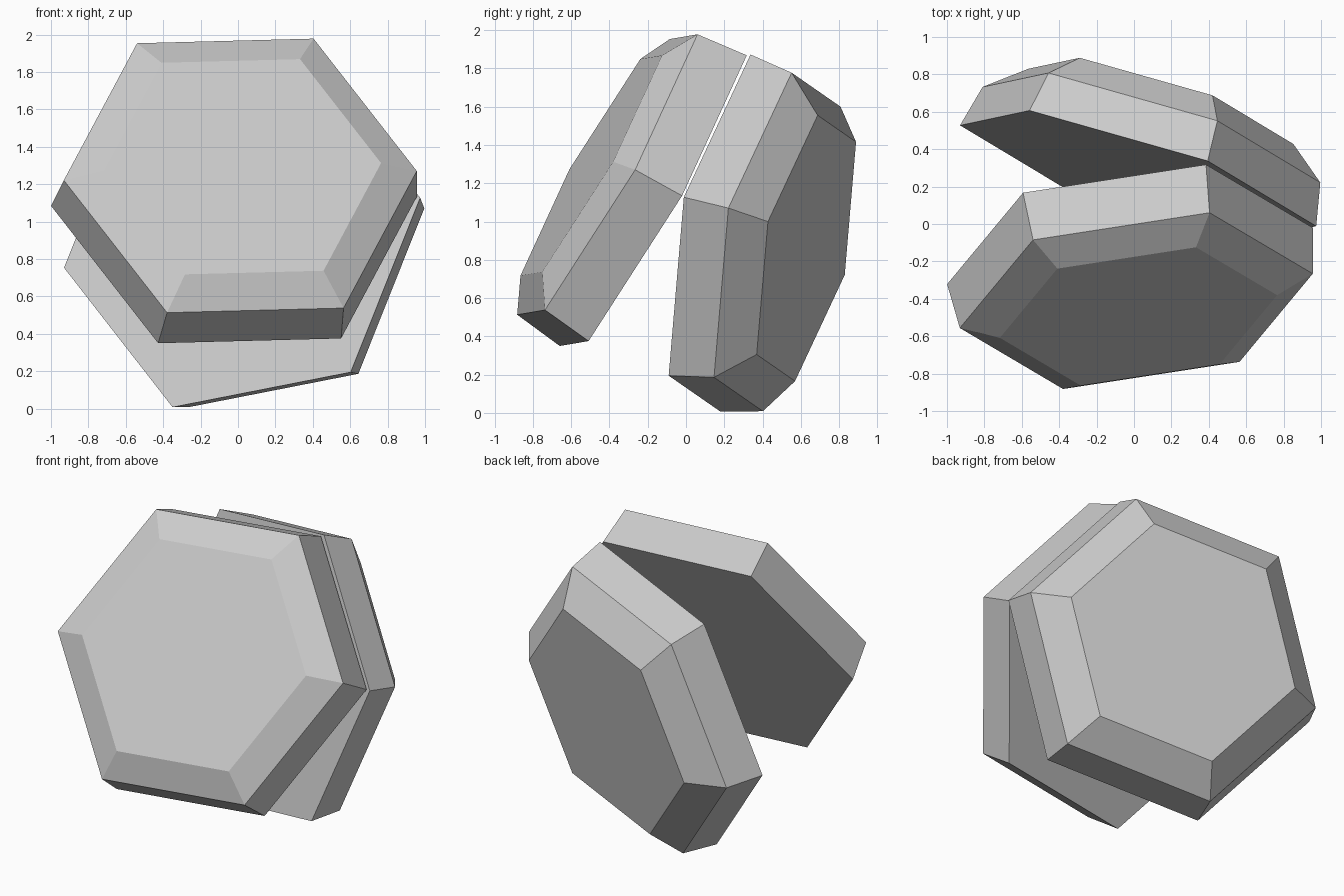
import bpy, bmesh
import math
from mathutils import Vector

if "Cube" in bpy.data.objects:
    bpy.data.objects.remove(bpy.data.objects["Cube"])

grey = bpy.data.materials.new("light_grey")
grey.diffuse_color = (0.6, 0.6, 0.6, 1)
grey.use_nodes = True
grey.node_tree.nodes["Principled BSDF"].inputs["Base Color"].default_value = grey.diffuse_color


def hex_shell(name, centre, corner, normal, rings):
    """Closed hexagonal solid; rings are (height along normal, radius)."""
    n = Vector(normal).normalized()
    u = Vector(corner)
    u = (u - u.dot(n) * n).normalized()
    v = n.cross(u)
    bm = bmesh.new()
    loops = []
    for height, radius in rings:
        loops.append([bm.verts.new(Vector(centre) + n * height + radius *
                      (u * math.cos(i * math.pi / 3) + v * math.sin(i * math.pi / 3)))
                      for i in range(6)])
    for low, high in zip(loops, loops[1:]):
        for i in range(6):
            j = (i + 1) % 6
            bm.faces.new((low[i], low[j], high[j], high[i]))
    bm.faces.new(loops[0][::-1])
    bm.faces.new(loops[-1])
    bmesh.ops.recalc_face_normals(bm, faces=bm.faces)
    mesh = bpy.data.meshes.new(name)
    bm.to_mesh(mesh)
    bm.free()
    mesh.materials.append(grey)
    bpy.context.collection.objects.link(bpy.data.objects.new(name, mesh))


# Front half: flat inner face, tapered rim, bevelled outer face
hex_shell("front_shell", (-0.021, -0.171, 1.109), (0.945, 0.145, 0.025),
          (0.12, -0.863, 0.491), [(0, 0.99), (0.278, 0.955), (0.375, 0.75)])

# Rear half, opened away from the front one like a hinged case
hex_shell("rear_shell", (0.022, 0.258, 0.94), (0.955, -0.27, 0.1875),
          (0.303, 0.932, -0.2), [(0, 1.007), (0.235, 0.955), (0.398, 0.75)])
